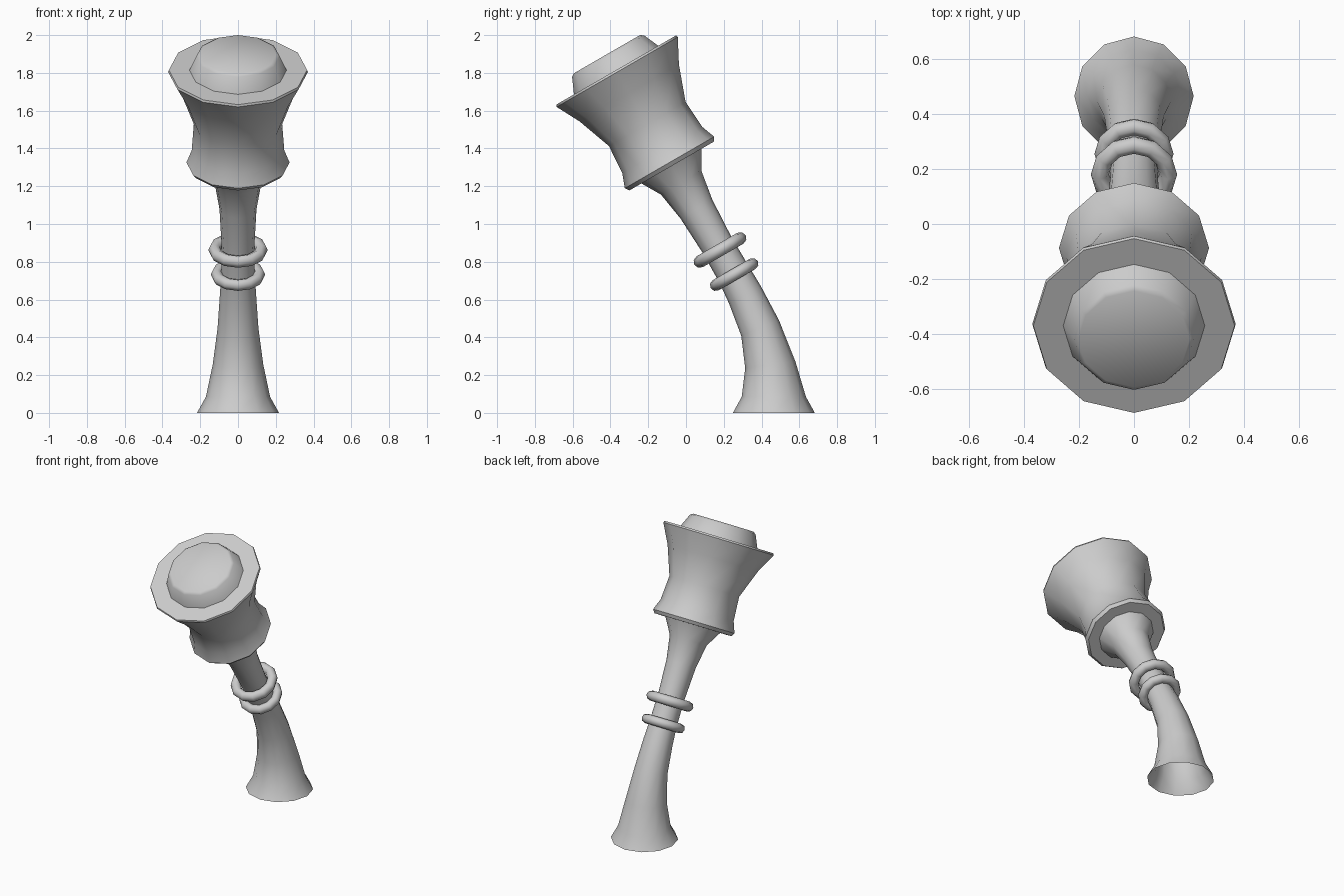
import bpy, bmesh
from math import sin, cos, pi, radians

if "Cube" in bpy.data.objects:
    bpy.data.objects.remove(bpy.data.objects["Cube"])

SIDES = 12
TILT = 30                      # lean of the upper part towards the front
RIM = (-0.37, 1.815)           # centre of the cup rim (y, z)


def on_axis(a, r):
    """Section at distance a along the leaning axis, measured from the rim."""
    t = radians(TILT)
    return (RIM[0] - sin(t) * a, RIM[1] + cos(t) * a, TILT, r)


def smooth(obj):
    bpy.ops.object.select_all(action='DESELECT')
    bpy.context.view_layer.objects.active = obj
    obj.select_set(True)
    bpy.ops.object.shade_smooth_by_angle(angle=radians(40))


def loft(name, sections, cap_start=False, cap_end=False):
    """Skin 12-sided rings given as (y, z, tilt, radius)."""
    bm = bmesh.new()
    rings = []
    for y, z, tilt, r in sections:
        t = radians(tilt)
        ring = []
        for i in range(SIDES):
            u = 2 * pi * i / SIDES
            ring.append(bm.verts.new((r * cos(u), y + r * sin(u) * cos(t),
                                      z + r * sin(u) * sin(t))))
        rings.append(ring)
    for lo, hi in zip(rings, rings[1:]):
        for i in range(SIDES):
            j = (i + 1) % SIDES
            bm.faces.new((lo[i], lo[j], hi[j], hi[i]))
    if cap_start:
        bm.faces.new(rings[0][::-1])
    if cap_end:
        bm.faces.new(rings[-1])
    mesh = bpy.data.meshes.new(name)
    bm.to_mesh(mesh)
    bm.free()
    obj = bpy.data.objects.new(name, mesh)
    bpy.context.collection.objects.link(obj)
    smooth(obj)
    return obj


# Curved handle, flared and open at the foot, flaring again under the cup
foot = [(0.465, 0, 0, 0.217), (0.465, 0.085, 0, 0.17), (0.446, 0.255, 8, 0.134),
        (0.392, 0.45, 23, 0.108), (0.312, 0.625, 29, 0.096)]
neck = [on_axis(a, r) for a, r in
        [(-1.25, 0.089), (-1.07, 0.087), (-0.85, 0.098), (-0.69, 0.124), (-0.58, 0.188)]]
loft("handle", foot + neck)

# Waisted cup with thin lips at both ends
loft("cup", [on_axis(a, r) for a, r in
             [(-0.587, 0.258), (-0.565, 0.273), (-0.49, 0.245), (-0.33, 0.234),
              (-0.14, 0.303), (-0.012, 0.37), (0, 0.366)]], True, True)

# Tapered plug on top of the cup
loft("top_plug", [on_axis(a, r) for a, r in
                  [(-0.01, 0.262), (0.085, 0.22), (0.097, 0.202)]], False, True)

# Two rings around the handle
for name, a, major, minor in [("upper_ring", -1.10, 0.124, 0.033),
                              ("lower_ring", -1.25, 0.113, 0.031)]:
    y, z, tilt, _ = on_axis(a, 0)
    bpy.ops.mesh.primitive_torus_add(major_segments=SIDES, minor_segments=8,
                                     major_radius=major, minor_radius=minor,
                                     location=(0, y, z), rotation=(radians(tilt), 0, 0))
    ring = bpy.context.object
    ring.name = name
    bpy.ops.object.shade_smooth_by_angle(angle=radians(60))
